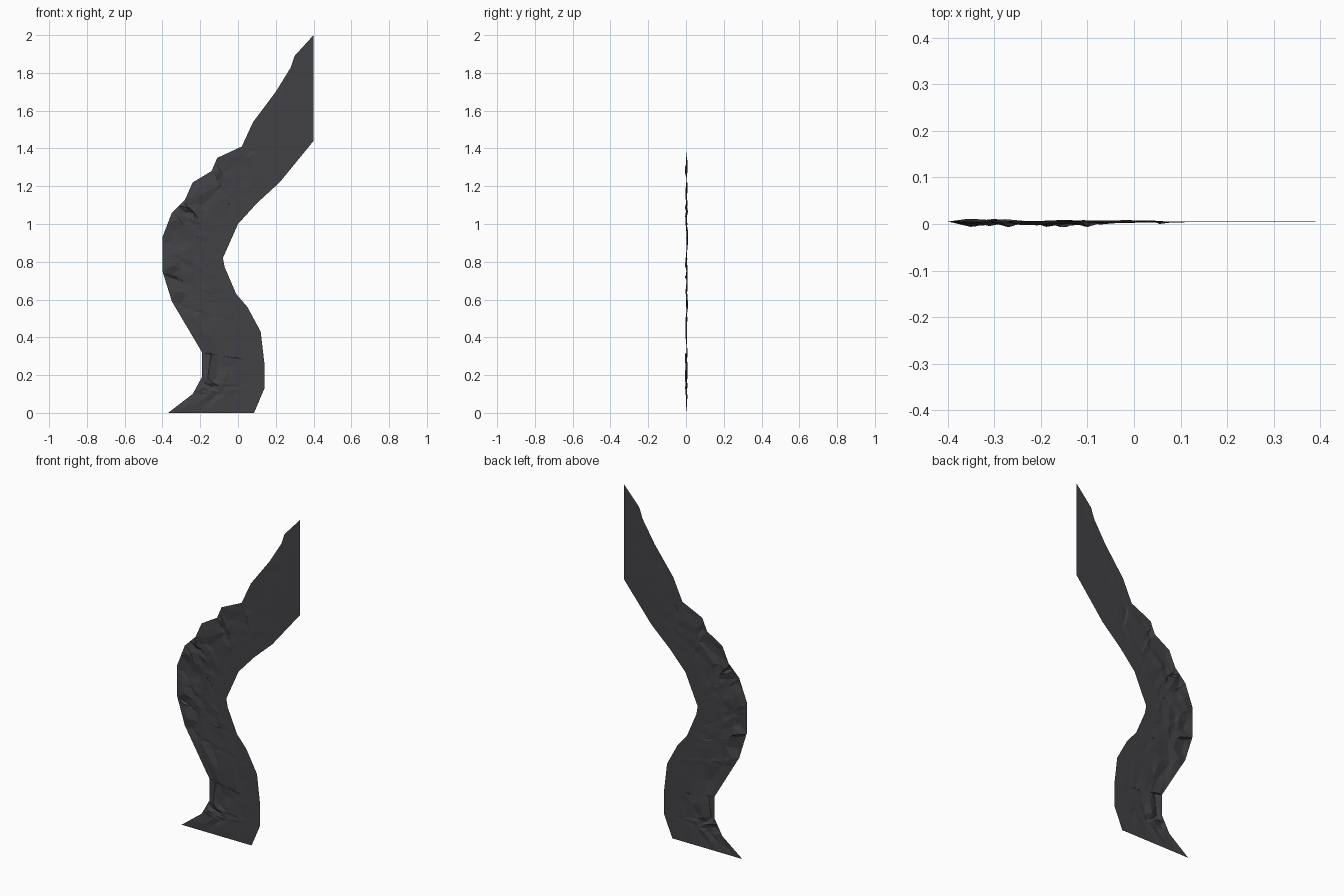
import bpy, bmesh, random
from mathutils import Vector

random.seed(4)
cube = bpy.data.objects.get("Cube")
if cube:
    bpy.data.objects.remove(cube)

# Charcoal material
mat = bpy.data.materials.new("charcoal")
mat.use_nodes = True
colour = (0.055, 0.053, 0.06, 1)
mat.diffuse_color = colour
bsdf = mat.node_tree.nodes["Principled BSDF"]
bsdf.inputs["Base Color"].default_value = colour
bsdf.inputs["Roughness"].default_value = 0.9

# Ragged outer bank and smoother inner bank, as (x, z)
outer = [(-.37, 0), (-.24, .10), (-.19, .19), (-.19, .32), (-.35, .59), (-.40, .75),
         (-.40, .93), (-.35, 1.06), (-.28, 1.13), (-.24, 1.22), (-.14, 1.28),
         (-.11, 1.35), (.02, 1.41), (.08, 1.54), (.20, 1.70), (.28, 1.83),
         (.30, 1.89), (.40, 2.0)]
inner = [(.085, 0), (.14, .13), (.14, .26), (.12, .43), (.05, .56), (-.01, .63),
         (-.07, .77), (-.08, .82), (0, 1.0), (.10, 1.11), (.22, 1.22), (.40, 1.44)]


def fractions(points):
    """Share of the path length reached at each point."""
    run = [0.0]
    for a, b in zip(points, points[1:]):
        run.append(run[-1] + (Vector(b) - Vector(a)).length)
    return [r / run[-1] for r in run]


def sample(points, t):
    steps = fractions(points)
    for i in range(len(points) - 1):
        if t <= steps[i + 1] + 1e-6:
            k = (t - steps[i]) / (steps[i + 1] - steps[i])
            return Vector(points[i]).lerp(Vector(points[i + 1]), k)
    return Vector(points[-1])


# Stations at every corner of both banks, plus one between each pair
corners = sorted(set(fractions(outer) + fractions(inner)))
stations = [corners[0]]
for t in corners[1:]:
    if t - stations[-1] > 1e-4:
        stations += [(stations[-1] + t) / 2, t]

# Crumpled thin sheet spanning the banks
COLUMNS = 9
bm = bmesh.new()
rows = []
for n, t in enumerate(stations):
    a, b = sample(outer, t), sample(inner, t)
    row = []
    for c in range(COLUMNS + 1):
        s = c / COLUMNS
        p = a.lerp(b, s)
        y = 0.005
        if 0 < c < COLUMNS and 0 < n < len(stations) - 1:
            p += Vector((random.uniform(-.012, .012), random.uniform(-.008, .008)))
            rough = 1 - s if p.y < 1.35 else 0.3 * (1 - s)
            y += random.uniform(-.015, .007) * rough * rough
        row.append(bm.verts.new((p.x, y, p.y)))
    rows.append(row)
for low, high in zip(rows, rows[1:]):
    for c in range(COLUMNS):
        bm.faces.new((low[c], low[c + 1], high[c + 1], high[c]))
bmesh.ops.triangulate(bm, faces=bm.faces[:])

mesh = bpy.data.meshes.new("winding_strip")
bm.to_mesh(mesh)
bm.free()
mesh.materials.append(mat)
strip = bpy.data.objects.new("winding_strip", mesh)
bpy.context.collection.objects.link(strip)
